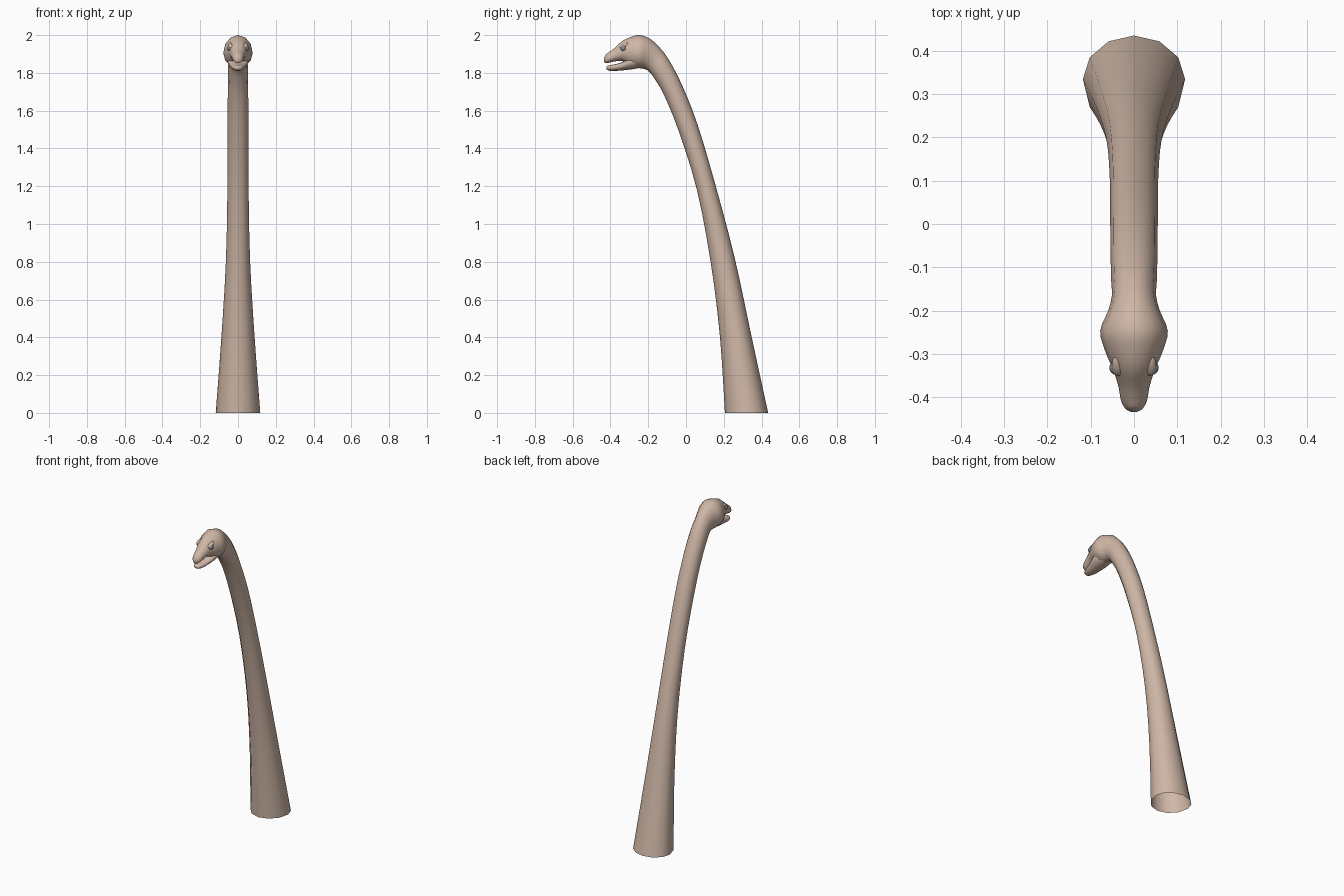
import bpy, bmesh, math
from mathutils import Vector

if "Cube" in bpy.data.objects:
    bpy.data.objects.remove(bpy.data.objects["Cube"])

SIDES = 12


def material(name, color):
    m = bpy.data.materials.new(name)
    m.diffuse_color = (*color, 1)
    m.use_nodes = True
    m.node_tree.nodes["Principled BSDF"].inputs["Base Color"].default_value = m.diffuse_color
    return m


def catmull(p0, p1, p2, p3, t):
    return [0.5 * (2 * b + (c - a) * t + (2 * a - 5 * b + 4 * c - d) * t * t
                   + (3 * b - a - 3 * c + d) * t ** 3)
            for a, b, c, d in zip(p0, p1, p2, p3)]


def loft(name, rings, mat, steps=3, cap_start=False):
    """Rings: (y, z of underside), (y, z of topside), half width, widest fraction."""
    pts = [rings[0]] + rings + [rings[-1]]
    dense = []
    for i in range(len(rings) - 1):
        for s in range(steps):
            dense.append(catmull(*pts[i:i + 4], s / steps))
    dense.append(rings[-1])
    bm = bmesh.new()
    loops = []
    for fy, fz, by, bz, w, c in dense:
        under, top = Vector((0, fy, fz)), Vector((0, by, bz))
        mid = under.lerp(top, c)
        loop = []
        for k in range(SIDES):
            a = 2 * math.pi * k / SIDES
            ca = math.cos(a)
            end = under if ca > 0 else top
            p = mid + (end - mid) * abs(ca)
            p.x = w * math.sin(a)
            loop.append(bm.verts.new(p))
        loops.append(loop)
    for a, b in zip(loops, loops[1:]):
        for k in range(SIDES):
            n = (k + 1) % SIDES
            bm.faces.new((a[k], a[n], b[n], b[k]))
    bm.faces.new(loops[-1])
    if cap_start:
        bm.faces.new(loops[0])
    bmesh.ops.recalc_face_normals(bm, faces=bm.faces)
    me = bpy.data.meshes.new(name)
    bm.to_mesh(me)
    bm.free()
    me.polygons.foreach_set("use_smooth", [True] * len(me.polygons))
    me.materials.append(mat)
    ob = bpy.data.objects.new(name, me)
    bpy.context.collection.objects.link(ob)
    return ob


skin = material("skin", (0.62, 0.47, 0.38))
eye_mat = material("eye", (0.22, 0.27, 0.33))

# Neck running up into the skull and upper snout, open at the base
loft("neck_and_head", [
    (0.206, 0.00, 0.435, 0.00, 0.118, 0.56),
    (0.180, 0.40, 0.348, 0.40, 0.088, 0.55),
    (0.132, 0.79, 0.258, 0.82, 0.064, 0.52),
    (0.058, 1.18, 0.155, 1.21, 0.056, 0.5),
    (-0.038, 1.49, 0.060, 1.53, 0.055, 0.5),
    (-0.115, 1.68, -0.023, 1.74, 0.054, 0.5),
    (-0.165, 1.767, -0.090, 1.868, 0.053, 0.5),
    (-0.190, 1.800, -0.140, 1.935, 0.051, 0.5),
    (-0.212, 1.818, -0.190, 1.980, 0.060, 0.5),
    (-0.248, 1.825, -0.245, 2.000, 0.078, 0.46),
    (-0.292, 1.832, -0.292, 1.990, 0.067, 0.48),
    (-0.335, 1.862, -0.335, 1.970, 0.049, 0.42),
    (-0.375, 1.861, -0.375, 1.934, 0.036, 0.42),
    (-0.410, 1.853, -0.405, 1.911, 0.030, 0.42),
    (-0.428, 1.852, -0.424, 1.898, 0.020, 0.45),
    (-0.434, 1.862, -0.434, 1.878, 0.007, 0.5),
], skin)

# Lower jaw tucked under the skull
loft("lower_jaw", [
    (-0.225, 1.830, -0.225, 1.900, 0.045, 0.6),
    (-0.285, 1.819, -0.285, 1.885, 0.056, 0.7),
    (-0.340, 1.813, -0.340, 1.856, 0.043, 0.65),
    (-0.385, 1.810, -0.385, 1.844, 0.033, 0.6),
    (-0.412, 1.813, -0.412, 1.839, 0.022, 0.6),
    (-0.422, 1.822, -0.422, 1.832, 0.008, 0.5),
], skin, cap_start=True)

# Eyes and brow ridges on both sides
for side, tag in ((-1, "left"), (1, "right")):
    for part, loc, r, scale, rot, mat in (
            ("eye", (0.041, -0.332, 1.931), 0.016, (1, 1, 1), 0, eye_mat),
            ("brow", (0.037, -0.326, 1.945), 0.018, (0.8, 1.5, 0.6), 0.45, skin)):
        bpy.ops.mesh.primitive_uv_sphere_add(
            segments=16, ring_count=10, radius=r,
            location=(side * loc[0], loc[1], loc[2]), rotation=(rot, 0, 0))
        ob = bpy.context.object
        ob.name = f"{part}_{tag}"
        ob.scale = scale
        ob.data.materials.append(mat)
        bpy.ops.object.shade_smooth()
